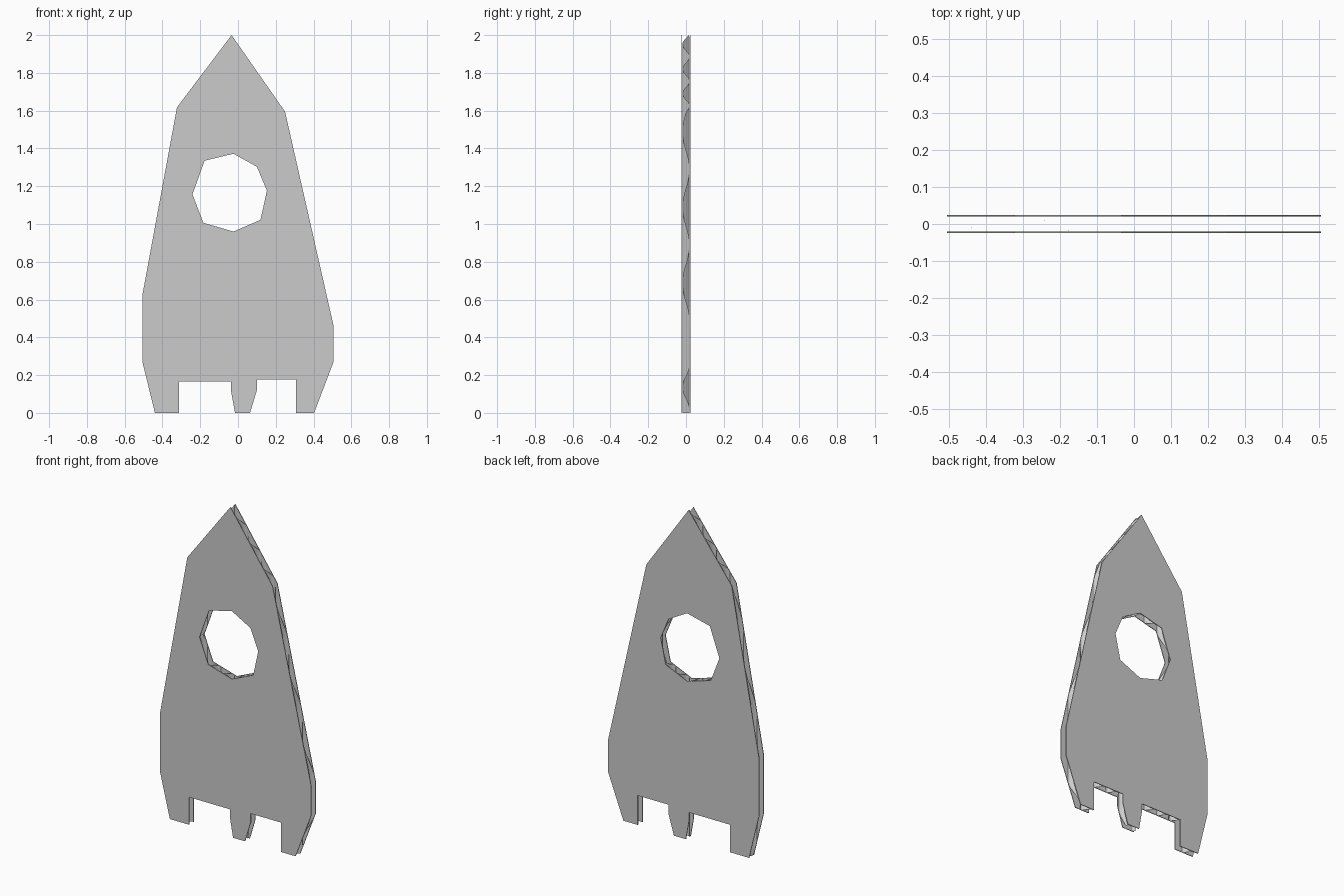
import bpy, bmesh, math

if "Cube" in bpy.data.objects:
    bpy.data.objects.remove(bpy.data.objects["Cube"])

# Rocket silhouette and porthole as (x, z) points
OUTLINE = [(-.034, 2), (.249, 1.595), (.506, .461), (.506, .27), (.403, 0), (.307, 0),
           (.307, .178), (.1, .178), (.1, .12), (.064, 0), (-.016, 0), (-.037, .117),
           (-.037, .167), (-.312, .167), (-.312, 0), (-.44, 0), (-.506, .27),
           (-.506, .625), (-.323, 1.618)]
PORTHOLE = [(-.024, 1.372), (.1, 1.303), (.153, 1.176), (.119, 1.022),
            (-.024, .96), (-.183, 1.006), (-.241, 1.157), (-.177, 1.335)]
WAVE, AMP, STEPS = 0.0908, 0.0195, 16


def silhouette():
    """Flat filled silhouette with the porthole left open."""
    bm = bmesh.new()
    for loop in (OUTLINE, PORTHOLE):
        vs = [bm.verts.new((x, 0, z)) for x, z in loop]
        for a, b in zip(vs, vs[1:] + vs[:1]):
            bm.edges.new((a, b))
    bmesh.ops.triangle_fill(bm, edges=bm.edges[:], use_beauty=True, normal=(0, -1, 0))
    return bm


def add_object(bm, name):
    mesh = bpy.data.meshes.new(name)
    bm.to_mesh(mesh)
    bm.free()
    ob = bpy.data.objects.new(name, mesh)
    bpy.context.collection.objects.link(ob)
    return ob


# Flat paper liners, front and back
for name, y in (("front_liner", -.0225), ("back_liner", .0225)):
    bm = silhouette()
    bmesh.ops.dissolve_limit(bm, angle_limit=.01, verts=[], edges=bm.edges[:])
    liner = add_object(bm, name)
    liner.location.y = y
    sol = liner.modifiers.new("paper_thickness", 'SOLIDIFY')
    sol.thickness, sol.offset = .004, 0

# Corrugated core: slice the silhouette into strips and bend it into a wave
bm = silhouette()
n = int(.506 / WAVE * STEPS)
for i in range(-n, n + 1):
    bmesh.ops.bisect_plane(bm, geom=bm.verts[:] + bm.edges[:] + bm.faces[:], dist=1e-5,
                           plane_co=(i * WAVE / STEPS, 0, 0), plane_no=(1, 0, 0))
for v in bm.verts:
    v.co.y = -AMP * math.cos(2 * math.pi * v.co.x / WAVE)
for f in bm.faces:
    f.smooth = True
add_object(bm, "corrugated_core")
